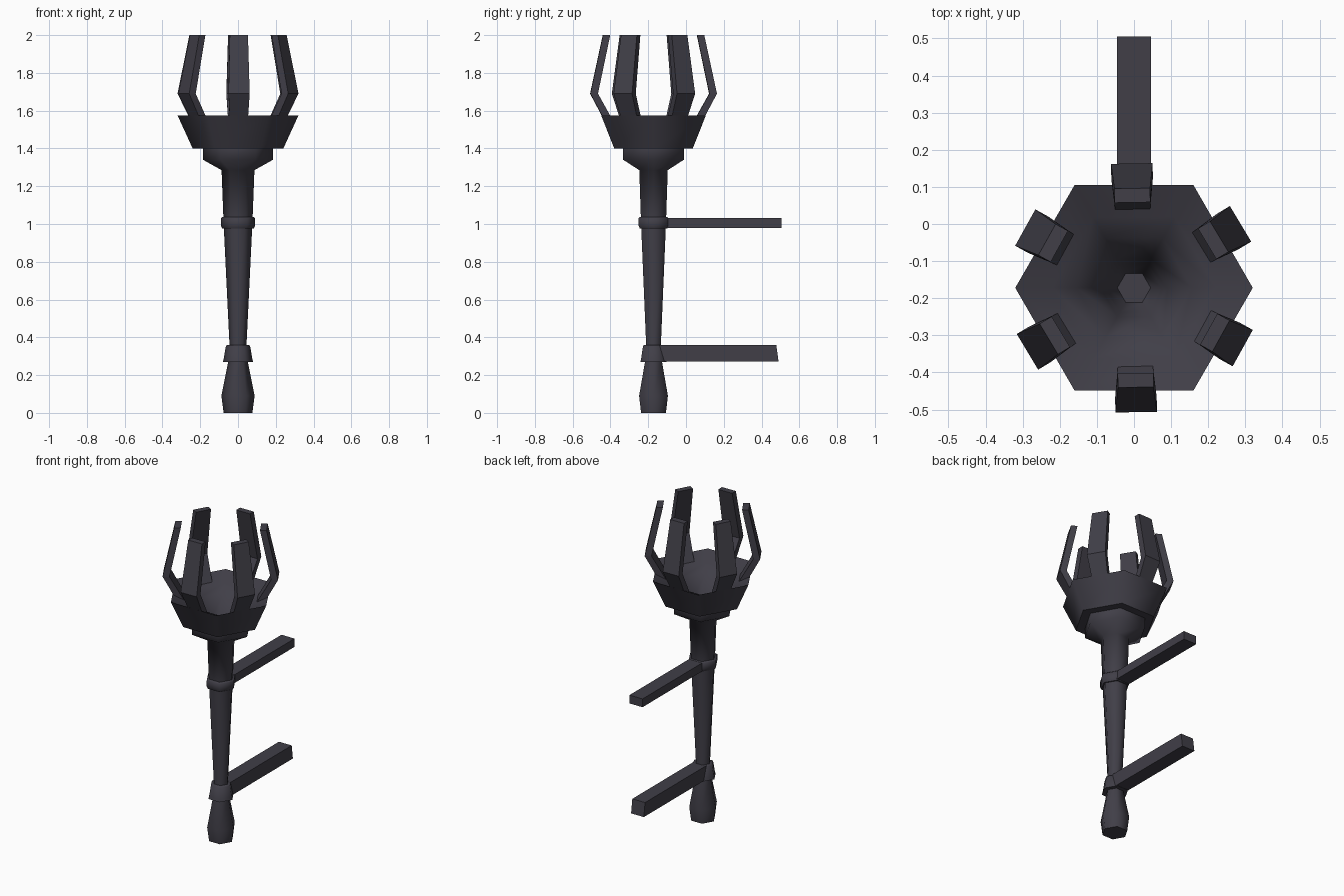
import bpy
import bmesh
from math import cos, sin, pi, radians

AXIS_Y = -0.172

cube = bpy.data.objects.get("Cube")
if cube:
    bpy.data.objects.remove(cube, do_unlink=True)

# Single dark iron colour
iron = bpy.data.materials.new("dark_iron")
iron.use_nodes = True
colour = (0.052, 0.049, 0.064, 1)
iron.diffuse_color = colour
bsdf = iron.node_tree.nodes["Principled BSDF"]
bsdf.inputs["Base Color"].default_value = colour
bsdf.inputs["Roughness"].default_value = 0.8


def finish(name, bm, smooth_angle=None):
    bmesh.ops.recalc_face_normals(bm, faces=bm.faces)
    mesh = bpy.data.meshes.new(name)
    bm.to_mesh(mesh)
    bm.free()
    mesh.materials.append(iron)
    obj = bpy.data.objects.new(name, mesh)
    bpy.context.collection.objects.link(obj)
    if smooth_angle:
        bpy.ops.object.select_all(action='DESELECT')
        obj.select_set(True)
        bpy.context.view_layer.objects.active = obj
        bpy.ops.object.shade_smooth_by_angle(angle=radians(smooth_angle))
    return obj


def hex_lathe(name, profile):
    """Six-sided solid around the torch axis from (radius, height) pairs."""
    bm = bmesh.new()
    rings = [[bm.verts.new((r * cos(i * pi / 3), AXIS_Y + r * sin(i * pi / 3), z))
              for i in range(6)] for r, z in profile]
    for low, high in zip(rings, rings[1:]):
        for i in range(6):
            j = (i + 1) % 6
            bm.faces.new((low[i], low[j], high[j], high[i]))
    bm.faces.new(rings[0])
    bm.faces.new(rings[-1])
    return finish(name, bm, 62)


def loft(name, sections, angle=0.0):
    """Bar through sections (inner reach, outer reach, half width, z inner, z outer)."""
    bm = bmesh.new()
    rings = []
    for r0, r1, w, z0, z1 in sections:
        ring = []
        for r, t, z in ((r0, -w, z0), (r1, -w, z1), (r1, w, z1), (r0, w, z0)):
            ring.append(bm.verts.new((r * cos(angle) - t * sin(angle),
                                      AXIS_Y + r * sin(angle) + t * cos(angle), z)))
        rings.append(ring)
    for low, high in zip(rings, rings[1:]):
        for i in range(4):
            j = (i + 1) % 4
            bm.faces.new((low[i], low[j], high[j], high[i]))
    bm.faces.new(rings[0])
    bm.faces.new(rings[-1])
    return finish(name, bm)


# Handle, shaft and hollow cup in one turned profile
hex_lathe("torch_body", [
    (0.076, 0), (0.088, 0.09), (0.05, 0.28), (0.045, 0.36),
    (0.076, 1.0), (0.087, 1.285), (0.185, 1.34), (0.185, 1.40),
    (0.24, 1.40), (0.32, 1.575),
    (0.22, 1.53), (0.155, 1.50), (0.09, 1.335), (0.075, 1.29), (0.045, 1.2)])

# Collars that grip the shaft
hex_lathe("lower_collar", [(0.08, 0.27), (0.076, 0.285), (0.064, 0.355), (0.055, 0.36)])
hex_lathe("upper_collar", [(0.083, 0.975), (0.091, 0.99), (0.091, 1.03), (0.084, 1.036)])

# Wall brackets running backwards
loft("lower_bracket", [(0.03, 0.662, 0.045, 0.272, 0.272),
                       (0.03, 0.65, 0.045, 0.36, 0.36)], pi / 2)
loft("upper_bracket", [(0.03, 0.677, 0.046, 0.98, 0.98),
                       (0.03, 0.677, 0.046, 1.033, 1.033)], pi / 2)

# Ring of bent prongs
for k in range(6):
    loft(f"prong_{k + 1}", [(0.2, 0.245, 0.046, 1.52, 1.52),
                            (0.295, 0.335, 0.056, 1.69, 1.69),
                            (0.23, 0.268, 0.048, 2.0, 2.0)],
         radians(31 + 60 * k))
